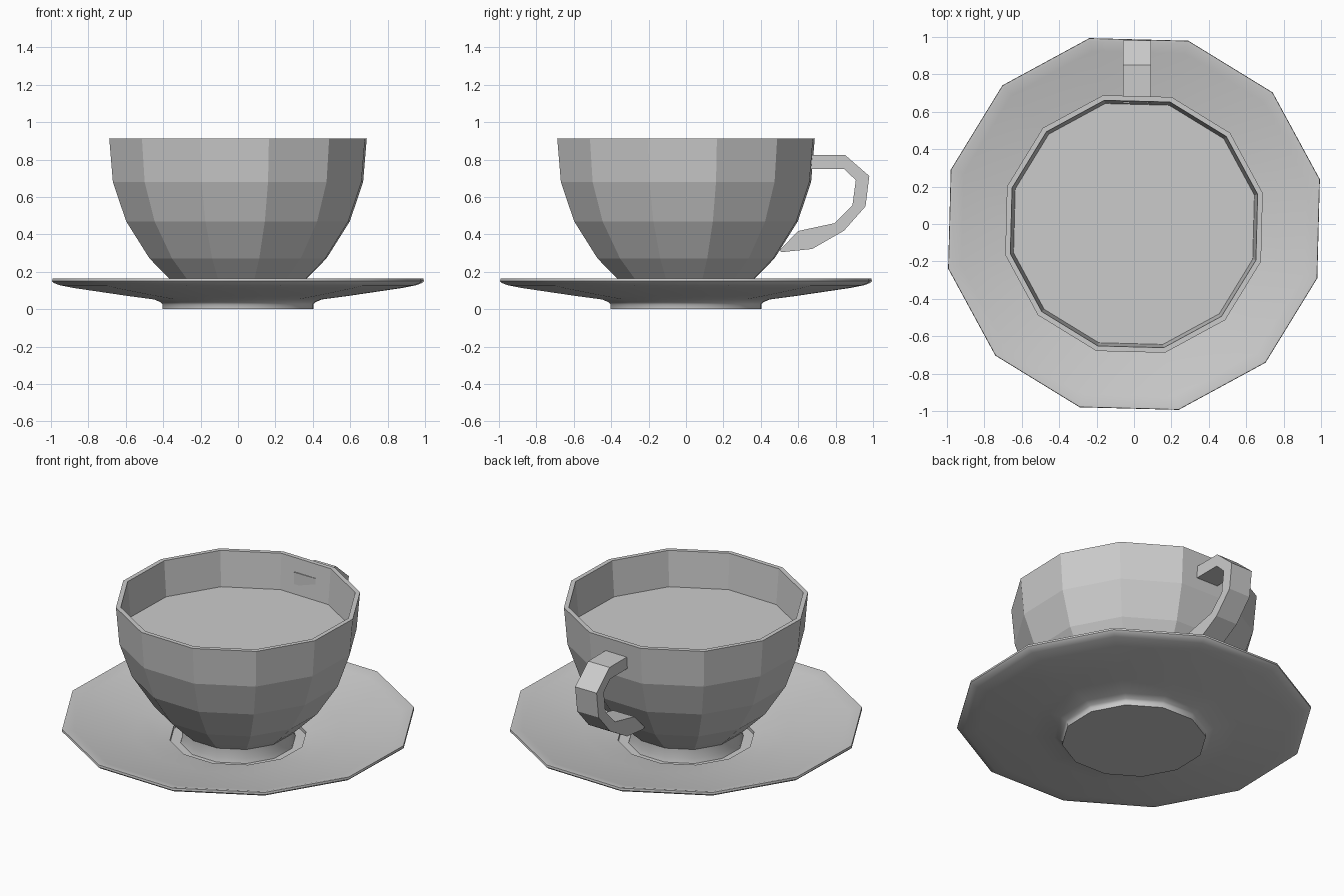
import bpy, bmesh, math

if "Cube" in bpy.data.objects:
    bpy.data.objects.remove(bpy.data.objects["Cube"])

SIDES = 12
TURN = math.radians(13.5)

clay = bpy.data.materials.new("plain grey")
clay.diffuse_color = (0.6, 0.6, 0.6, 1)
clay.use_nodes = True
clay.node_tree.nodes["Principled BSDF"].inputs["Base Color"].default_value = clay.diffuse_color


def finish(bm, name):
    bmesh.ops.recalc_face_normals(bm, faces=bm.faces)
    mesh = bpy.data.meshes.new(name)
    bm.to_mesh(mesh)
    bm.free()
    mesh.materials.append(clay)
    obj = bpy.data.objects.new(name, mesh)
    bpy.context.collection.objects.link(obj)
    return obj


def lathe(name, profile, smooth=None):
    """Turn a (radius, height) profile into a twelve-sided solid."""
    bm = bmesh.new()
    rings = []
    for r, z in profile:
        rings.append([bm.verts.new((r * math.cos(TURN + i * math.tau / SIDES),
                                    r * math.sin(TURN + i * math.tau / SIDES), z))
                      for i in range(SIDES)])
    for a, b in zip(rings, rings[1:]):
        for i in range(SIDES):
            j = (i + 1) % SIDES
            bm.faces.new((a[i], a[j], b[j], b[i]))
    bm.faces.new(rings[0])
    bm.faces.new(rings[-1])
    obj = finish(bm, name)
    if smooth:
        bpy.ops.object.select_all(action='DESELECT')
        obj.select_set(True)
        bpy.context.view_layer.objects.active = obj
        bpy.ops.object.shade_smooth_by_angle(angle=math.radians(smooth))
    return obj


# Saucer: foot, flared underside, thin rim, sloping top and sunken well
lathe("saucer", [(0.415, 0), (0.415, 0.025), (0.425, 0.037), (0.46, 0.052),
                 (0.60, 0.070), (0.90, 0.113), (0.98, 0.128), (1.012, 0.14),
                 (1.022, 0.15), (1.02, 0.163), (1.005, 0.163), (0.95, 0.148),
                 (0.60, 0.088), (0.46, 0.063), (0.395, 0.05),
                 (0.395, 0.03)], 40)

# Cup: faceted bowl with a thin wall, open at the top
lathe("cup", [(0.32, 0.11), (0.375, 0.16), (0.487, 0.272), (0.615, 0.47),
              (0.688, 0.68), (0.708, 0.912), (0.68, 0.912), (0.662, 0.69),
              (0.59, 0.48), (0.46, 0.285), (0.31, 0.15)])

# Round foot between cup and saucer
lathe("cup_foot", [(0.335, 0.025), (0.325, 0.06), (0.325, 0.12)], 40)

# Flat drink surface
lathe("drink", [(0.655, 0.68), (0.664, 0.69)])

# Handle: outer and inner outlines in the side plane, given a width in x
outer = [(0.645, 0.825), (0.85, 0.825), (0.98, 0.712), (0.96, 0.55),
         (0.845, 0.42), (0.675, 0.322), (0.51, 0.305)]
inner = [(0.645, 0.75), (0.845, 0.75), (0.908, 0.69), (0.89, 0.555),
         (0.795, 0.46), (0.60, 0.418), (0.50, 0.315)]
bm = bmesh.new()
sections = [[bm.verts.new((x, y, z)) for x, (y, z) in
             ((-0.06, o), (0.09, o), (0.09, i), (-0.06, i))]
            for o, i in zip(outer, inner)]
for a, b in zip(sections, sections[1:]):
    for k in range(4):
        bm.faces.new((a[k], a[(k + 1) % 4], b[(k + 1) % 4], b[k]))
bm.faces.new(sections[0])
bm.faces.new(sections[-1])
finish(bm, "handle")
